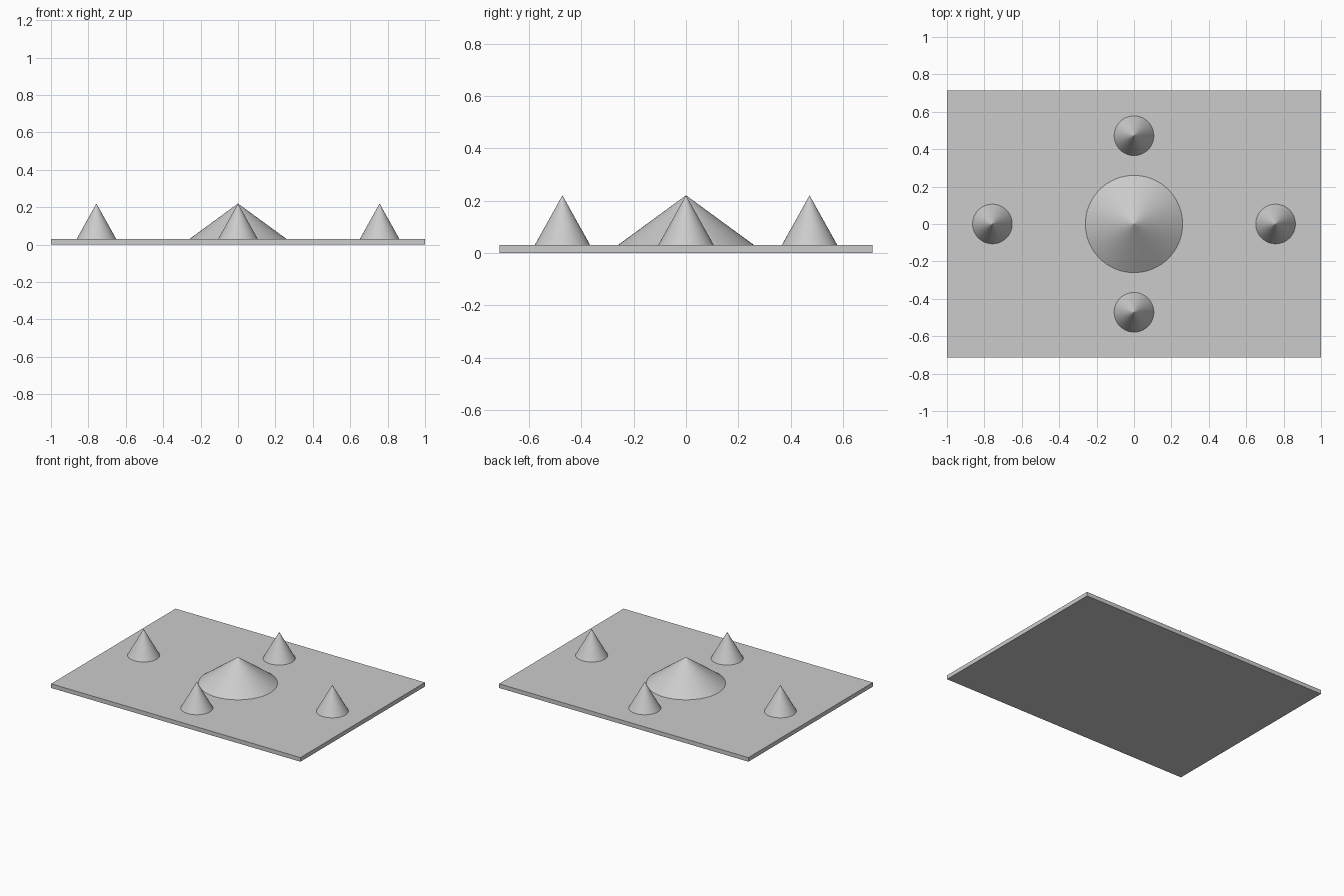
import bpy

cube = bpy.data.objects.get("Cube")
if cube:
    bpy.data.objects.remove(cube, do_unlink=True)

# Single grey material
grey = bpy.data.materials.new("plain_grey")
grey.use_nodes = True
colour = (0.6, 0.6, 0.6, 1)
grey.diffuse_color = colour
grey.node_tree.nodes["Principled BSDF"].inputs["Base Color"].default_value = colour

PLATE_TOP = 0.03
CONE_HEIGHT = 0.19


def finish(name):
    obj = bpy.context.object
    obj.name = name
    obj.data.materials.append(grey)
    return obj


def add_cone(name, x, y, radius):
    bpy.ops.mesh.primitive_cone_add(
        vertices=64, radius1=radius, radius2=0, depth=CONE_HEIGHT,
        location=(x, y, PLATE_TOP + CONE_HEIGHT / 2))
    finish(name)


# Base plate
bpy.ops.mesh.primitive_cube_add(size=1, location=(0, 0, PLATE_TOP / 2))
plate = finish("base_plate")
plate.scale = (2, 1.426, PLATE_TOP)
bpy.ops.object.transform_apply(location=False, rotation=False, scale=True)

# Wide centre cone and four narrow cones around it
add_cone("centre_cone", 0, 0, 0.26)
for side, sign in (("left", 1), ("right", -1)):
    add_cone(side + "_cone", sign * 0.757, 0, 0.106)
for side, sign in (("back", 1), ("front", -1)):
    add_cone(side + "_cone", 0, sign * 0.472, 0.106)
